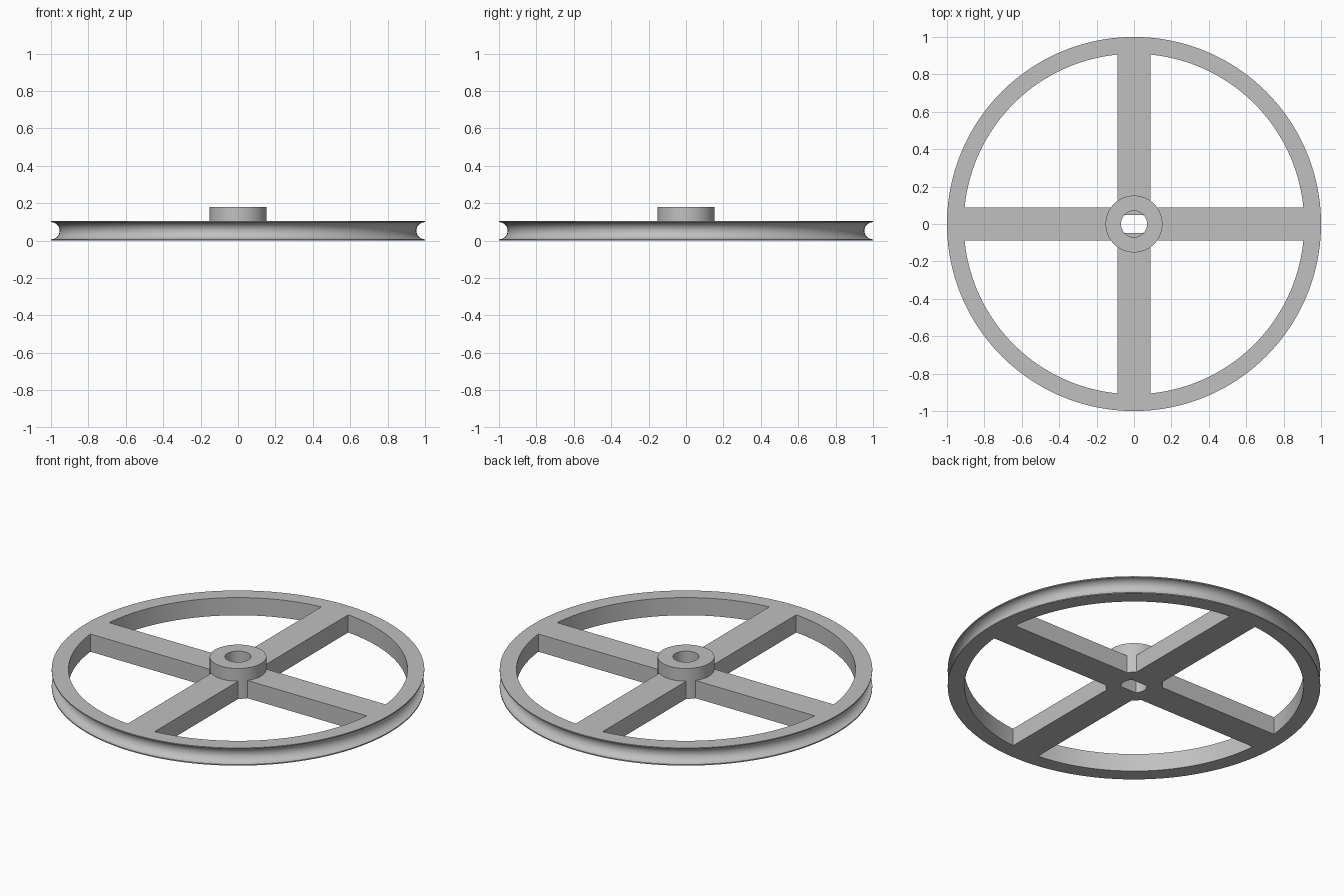
import bpy, bmesh, math

RIM_H, HUB_H = 0.105, 0.18
SEG = 160

cube = bpy.data.objects.get("Cube")
if cube:
    bpy.data.objects.remove(cube, do_unlink=True)

gray = bpy.data.materials.new("plain gray")
gray.use_nodes = True
gray.diffuse_color = (0.53, 0.53, 0.53, 1)
gray.node_tree.nodes["Principled BSDF"].inputs["Base Color"].default_value = gray.diffuse_color


def finish(name, bm):
    bmesh.ops.recalc_face_normals(bm, faces=bm.faces)
    mesh = bpy.data.meshes.new(name)
    bm.to_mesh(mesh)
    bm.free()
    mesh.materials.append(gray)
    obj = bpy.data.objects.new(name, mesh)
    bpy.context.collection.objects.link(obj)
    return obj


def prism(name, outline, z0, z1):
    bm = bmesh.new()
    face = bm.faces.new([bm.verts.new((x, y, z0)) for x, y in outline])
    top = bmesh.ops.extrude_face_region(bm, geom=[face])["geom"]
    verts = [v for v in top if isinstance(v, bmesh.types.BMVert)]
    bmesh.ops.translate(bm, vec=(0, 0, z1 - z0), verts=verts)
    return finish(name, bm)


def circle(r, n, flat=None):
    pts = []
    for i in range(n):
        a = math.tau * i / n
        x, y = r * math.cos(a), r * math.sin(a)
        if flat is None or abs(y) <= flat:
            pts.append((x, y))
    if flat is not None:  # exact ends of the two flats
        w = math.sqrt(r * r - flat * flat)
        pts += [(sx * w, sy * flat) for sx in (1, -1) for sy in (1, -1)]
        pts.sort(key=lambda p: math.atan2(p[1], p[0]))
    return pts


def lathe(name, profile, n):
    bm = bmesh.new()
    rings = [[bm.verts.new((r * math.cos(math.tau * i / n), r * math.sin(math.tau * i / n), z))
              for r, z in profile] for i in range(n)]
    k = len(profile)
    for i in range(n):
        a, b = rings[i], rings[(i + 1) % n]
        for j in range(k):
            bm.faces.new((a[j], b[j], b[(j + 1) % k], a[(j + 1) % k]))
    return finish(name, bm)


def combine(target, other, operation):
    mod = target.modifiers.new(operation, "BOOLEAN")
    mod.operation, mod.solver, mod.object = operation, "EXACT", other
    bpy.context.view_layer.objects.active = target
    bpy.ops.object.modifier_apply(modifier=mod.name)
    bpy.data.objects.remove(other, do_unlink=True)


# Rim with a half-round groove around the outside
mid, groove = RIM_H / 2, 0.046
arc = [(1 - groove * math.cos(t), mid + groove * math.sin(t))
       for t in (math.pi * (i / 16 - 0.5) for i in range(17))]
wheel = lathe("grooved_wheel", [(0.91, 0), (1, 0)] + arc + [(1, RIM_H), (0.91, RIM_H)], SEG)

# Crossed spokes
half, reach = 0.088, 0.935
cross = []
for sx, sy in ((1, 1), (-1, 1), (-1, -1), (1, -1)):
    corner = [(sx * reach, sy * half), (sx * half, sy * half), (sx * half, sy * reach)]
    cross += corner if sx * sy > 0 else corner[::-1]
combine(wheel, prism("spokes", cross, 0, RIM_H), "UNION")

# Raised hub
combine(wheel, prism("hub", circle(0.152, 96), 0, HUB_H), "UNION")

# Shaft hole: round above, two flats below
combine(wheel, prism("round_bore", circle(0.07, 64), 0.1, HUB_H + 0.1), "DIFFERENCE")
combine(wheel, prism("flat_bore", circle(0.07, 64, 0.047), -0.1, 0.12), "DIFFERENCE")

bpy.ops.object.select_all(action="DESELECT")
wheel.select_set(True)
bpy.context.view_layer.objects.active = wheel
bpy.ops.object.shade_smooth_by_angle(angle=math.radians(30))
